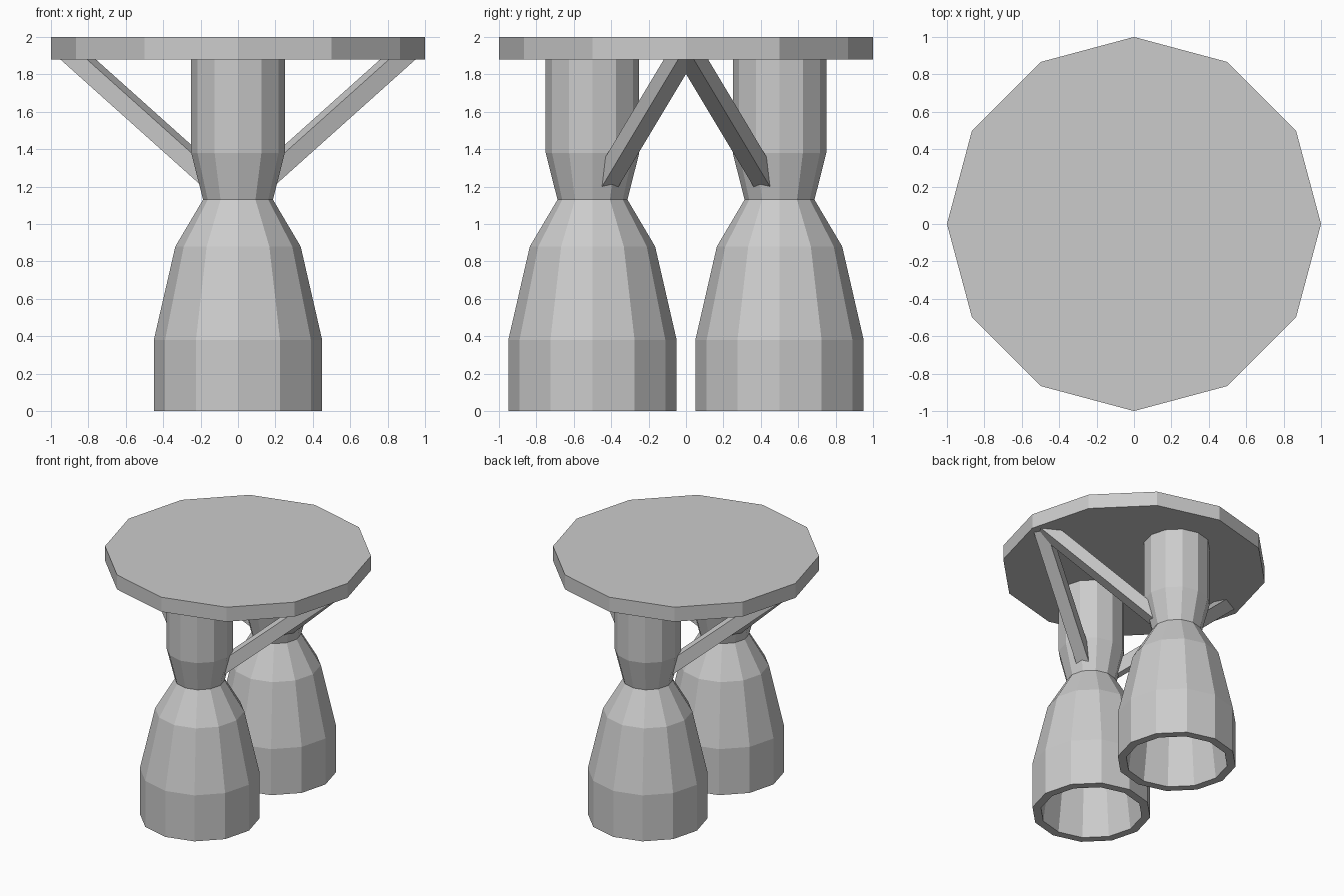
import bpy, math
from mathutils import Vector

if "Cube" in bpy.data.objects:
    bpy.data.objects.remove(bpy.data.objects["Cube"])

SIDES = 12


def add_object(name, verts, faces):
    mesh = bpy.data.meshes.new(name)
    mesh.from_pydata(verts, [], faces)
    mesh.update()
    obj = bpy.data.objects.new(name, mesh)
    bpy.context.collection.objects.link(obj)
    return obj


def lathe(name, profile, center):
    """Spin (radius, z) rings around a vertical axis and cap both ends."""
    cx, cy = center
    verts = []
    for r, z in profile:
        for i in range(SIDES):
            a = math.tau * i / SIDES
            verts.append((cx + r * math.cos(a), cy + r * math.sin(a), z))
    faces = []
    for k in range(len(profile) - 1):
        for i in range(SIDES):
            j = (i + 1) % SIDES
            a, b = k * SIDES, (k + 1) * SIDES
            faces.append((a + i, a + j, b + j, b + i))
    last = (len(profile) - 1) * SIDES
    faces.append(tuple(reversed(range(SIDES))))
    faces.append(tuple(range(last, last + SIDES)))
    return add_object(name, verts, faces)


def beam(name, start, end, size):
    """Square bar between two points, kept upright."""
    start, end = Vector(start), Vector(end)
    bpy.ops.mesh.primitive_cube_add(size=1, location=(start + end) / 2)
    obj = bpy.context.object
    obj.name = name
    obj.rotation_euler = (end - start).to_track_quat('Z', 'Y').to_euler()
    obj.scale = (size, size, (end - start).length)
    return obj


# Round mounting plate
lathe("top_plate", [(1, 1.88), (1, 2)], (0, 0))

# Nozzles: from the inner ceiling down to the rim, then up the outside
nozzle = [(0.31, 0.6), (0.385, 0), (0.45, 0), (0.45, 0.38), (0.335, 0.88),
          (0.187, 1.13), (0.25, 1.38), (0.25, 1.89)]
for side, sy in (("front", -1), ("back", 1)):
    lathe(side + "_nozzle", nozzle, (0, 0.5 * sy))

    # Diagonal struts from the plate edge to the nozzle neck
    for hand, sx in (("left", -1), ("right", 1)):
        beam(f"{side}_{hand}_strut", (0.922 * sx, 0, 1.94),
             (0.1 * sx, 0.441 * sy, 1.204), 0.1)
